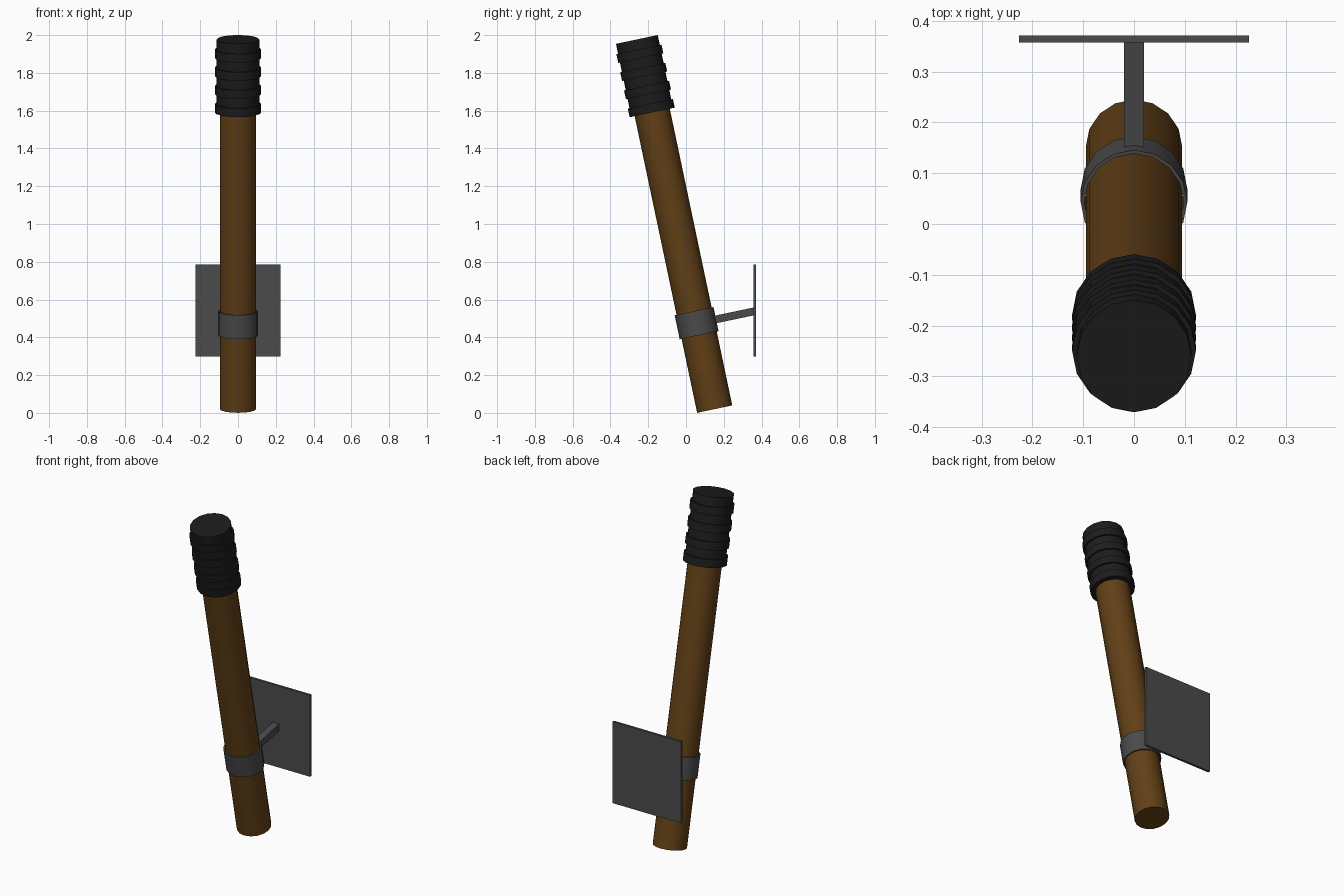
import bpy, math
from mathutils import Vector, Matrix

if "Cube" in bpy.data.objects:
    bpy.data.objects.remove(bpy.data.objects["Cube"])

SIDES = 16
BASE = Vector((0, 0.152, 0.020))
TILT = math.atan2(0.412, 1.956)
# local z runs along the leaning shaft
FRAME = Matrix.Translation(BASE) @ Matrix.Rotation(TILT, 4, 'X')


def material(name, rgb):
    m = bpy.data.materials.new(name)
    m.diffuse_color = (*rgb, 1)
    m.use_nodes = True
    m.node_tree.nodes["Principled BSDF"].inputs["Base Color"].default_value = m.diffuse_color
    return m


wood = material("wood", (0.12, 0.05, 0.008))
black = material("charred_black", (0.012, 0.012, 0.012))
iron = material("dark_iron", (0.07, 0.07, 0.07))


def add_object(name, verts, faces, mat, matrix):
    me = bpy.data.meshes.new(name)
    me.from_pydata(verts, [], faces)
    me.materials.append(mat)
    ob = bpy.data.objects.new(name, me)
    ob.matrix_world = matrix
    bpy.context.collection.objects.link(ob)
    return ob


def lathe(name, profile, mat, closed=False):
    """Spin (radius, height) points; cap the ends or close into a ring."""
    n = len(profile)
    verts = [(r * math.sin(2 * math.pi * k / SIDES), r * math.cos(2 * math.pi * k / SIDES), h)
             for r, h in profile for k in range(SIDES)]
    faces = []
    for i in range(n if closed else n - 1):
        a, b = i * SIDES, (i + 1) % n * SIDES
        for k in range(SIDES):
            j = (k + 1) % SIDES
            faces.append((a + j, a + k, b + k, b + j))
    if not closed:
        faces.append(tuple(range(SIDES)))
        faces.append(tuple((n - 1) * SIDES + k for k in reversed(range(SIDES))))
    ob = add_object(name, verts, faces, mat, FRAME)
    bpy.ops.object.select_all(action='DESELECT')
    ob.select_set(True)
    bpy.context.view_layer.objects.active = ob
    bpy.ops.object.shade_smooth_by_angle(angle=math.radians(30))
    return ob


def box(name, lo, hi, mat, matrix):
    verts = [(x, y, z) for x in (lo[0], hi[0]) for y in (lo[1], hi[1]) for z in (lo[2], hi[2])]
    faces = [(0, 1, 3, 2), (4, 6, 7, 5), (0, 4, 5, 1), (2, 3, 7, 6), (0, 2, 6, 4), (1, 5, 7, 3)]
    return add_object(name, verts, faces, mat, matrix)


# wooden shaft
lathe("shaft", [(0.095, 0), (0.095, 1.7)], wood)

# wrapped head with raised bands
head = []
for i in range(4):
    t = 1.605 + 0.098 * i
    head += [(0.122, t), (0.122, t + 0.047), (0.113, t + 0.047), (0.113, t + 0.098)]
head[-1] = (0.113, 2.0)
lathe("wrapped_head", head, black)

# iron strap around the shaft
lathe("strap", [(0.098, 0.40), (0.105, 0.40), (0.105, 0.53), (0.098, 0.53)], iron, closed=True)

# bracket arm, square to the shaft
box("bracket_arm", (-0.02, 0.10, 0.443), (0.02, 0.314, 0.484), iron, FRAME)

# upright wall plate
box("wall_plate", (-0.226, 0.357, 0.298), (0.226, 0.371, 0.785), iron, Matrix.Identity(4))
